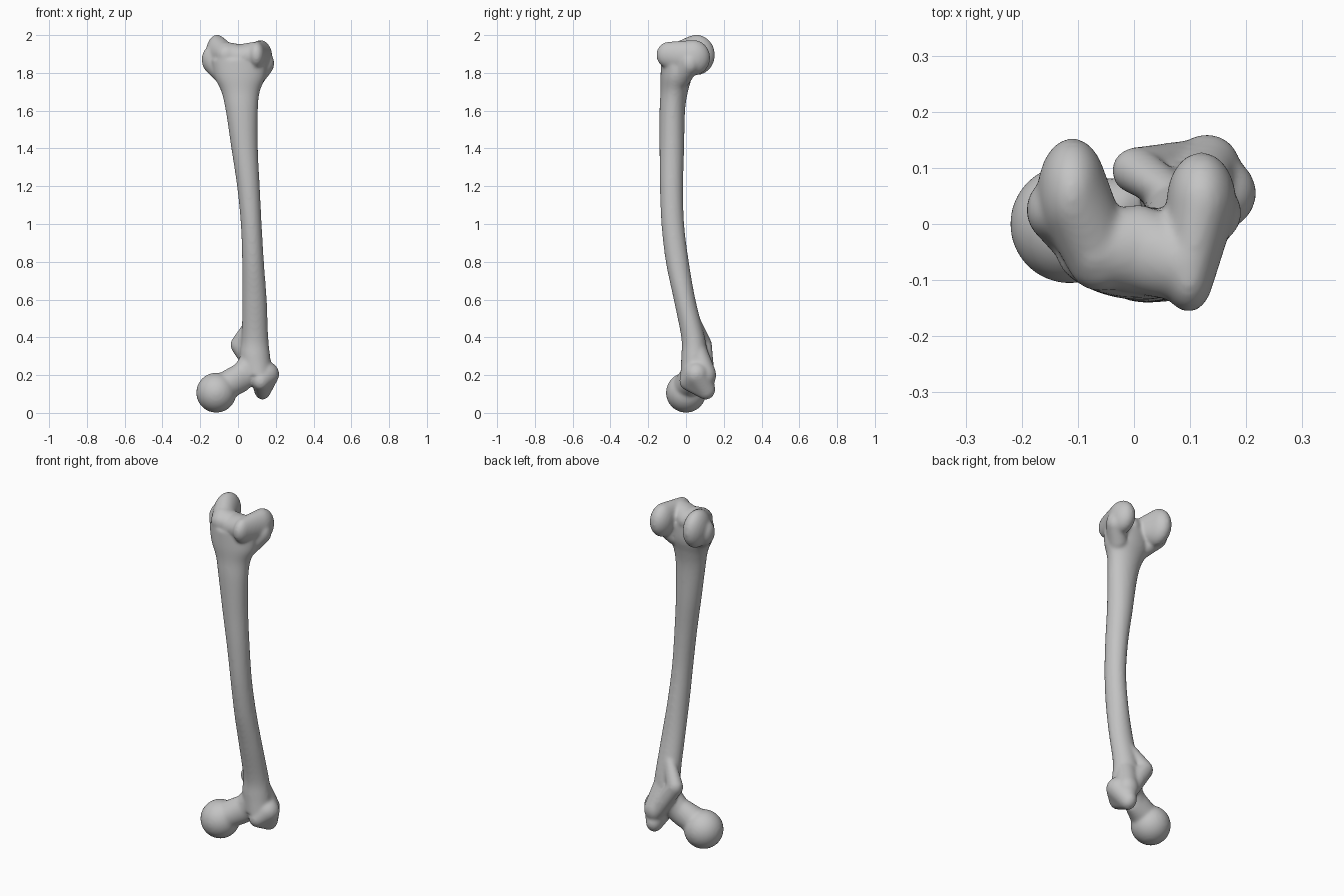
import bpy, bmesh, math
from mathutils import Vector

cube = bpy.data.objects.get("Cube")
if cube:
    bpy.data.objects.remove(cube, do_unlink=True)

bone = bmesh.new()

# Unit directions shared by every rounded mass
ball = bmesh.new()
bmesh.ops.create_icosphere(ball, subdivisions=4, radius=1)
directions = [v.co.copy() for v in ball.verts]
ball.free()


def add_mass(*blobs):
    """Convex skin around ellipsoids, each given as (centre, radii)."""
    part = bmesh.new()
    for centre, radii in blobs:
        for d in directions:
            part.verts.new(Vector(centre) + Vector(a * r for a, r in zip(d, radii)))
    bmesh.ops.convex_hull(part, input=part.verts[:])
    loose = [v for v in part.verts if not v.link_faces]
    bmesh.ops.delete(part, geom=loose, context='VERTS')
    bmesh.ops.recalc_face_normals(part, faces=part.faces[:])
    mesh = bpy.data.meshes.new("mass")
    part.to_mesh(mesh)
    part.free()
    bone.from_mesh(mesh)
    bpy.data.meshes.remove(mesh)


def add_chain(*blobs):
    for a, b in zip(blobs, blobs[1:]):
        add_mass(a, b)


def blend(p, t):
    """Smooth interpolation between the middle two of four rows."""
    return [0.5 * (2 * b + (c - a) * t + (2 * a - 5 * b + 4 * c - d) * t * t
                   + (3 * b - a - 3 * c + d) * t ** 3) for a, b, c, d in zip(*p)]


def add_shaft(rows, sides=40, steps=5):
    """Loft of oval rings, each row (z, left, right, front, back)."""
    padded = [rows[0]] + rows + [rows[-1]]
    fine = [blend(padded[i:i + 4], s / steps)
            for i in range(len(rows) - 1) for s in range(steps)] + [rows[-1]]
    rings = []
    for z, x0, x1, y0, y1 in fine:
        ring = []
        for k in range(sides):
            a = math.tau * k / sides
            ring.append(bone.verts.new(((x0 + x1) / 2 + (x1 - x0) / 2 * math.cos(a),
                                        (y0 + y1) / 2 + (y1 - y0) / 2 * math.sin(a), z)))
        rings.append(ring)
    for low, high in zip(rings, rings[1:]):
        for k in range(sides):
            n = (k + 1) % sides
            bone.faces.new((low[k], low[n], high[n], high[k]))
    bone.faces.new(rings[0][::-1])
    bone.faces.new(rings[-1])


# Bowed shaft
add_shaft([
    (0.20, 0.03, 0.18, -0.03, 0.12),
    (0.30, 0.01, 0.17, -0.025, 0.115),
    (0.40, 0.02, 0.16, -0.025, 0.10),
    (0.60, 0.022, 0.152, -0.065, 0.05),
    (0.80, 0.022, 0.137, -0.107, 0.015),
    (1.00, 0.015, 0.125, -0.13, -0.01),
    (1.20, -0.005, 0.115, -0.138, -0.015),
    (1.40, -0.035, 0.105, -0.14, -0.01),
    (1.60, -0.065, 0.105, -0.14, -0.005),
    (1.70, -0.088, 0.115, -0.135, 0.01),
    (1.78, -0.125, 0.145, -0.135, 0.03),
    (1.87, -0.14, 0.15, -0.13, 0.03),
])

# Ball head and neck
add_mass(((-0.115, 0, 0.107), (0.106, 0.106, 0.106)))
add_chain(((-0.07, 0.005, 0.14), (0.075, 0.075, 0.075)),
          ((0.02, 0.03, 0.19), (0.06, 0.055, 0.08)),
          ((0.08, 0.045, 0.26), (0.07, 0.06, 0.09)))

# Large outer knob
add_mass(((0.14, 0.055, 0.205), (0.078, 0.07, 0.07)),
         ((0.13, 0.105, 0.125), (0.045, 0.05, 0.055)),
         ((0.12, 0.005, 0.17), (0.045, 0.04, 0.05)))
add_mass(((0.13, 0.10, 0.20), (0.06, 0.06, 0.07)),
         ((0.10, 0.06, 0.33), (0.06, 0.05, 0.06)))

# Small inner knob and the crest joining it
add_chain(((0.10, 0.105, 0.21), (0.04, 0.045, 0.05)),
          ((0.005, 0.095, 0.36), (0.045, 0.042, 0.05)),
          ((0.075, 0.05, 0.47), (0.035, 0.03, 0.05)))

# Inner knuckle with its side bulge
add_mass(((-0.11, 0.055, 1.895), (0.062, 0.098, 0.107)),
         ((-0.06, -0.06, 1.895), (0.06, 0.06, 0.06)))
add_mass(((-0.145, 0.025, 1.87), (0.047, 0.055, 0.07)),
         ((-0.08, -0.04, 1.80), (0.05, 0.06, 0.06)))

# Outer knuckle with its side bulge
add_mass(((0.12, 0.04, 1.88), (0.062, 0.088, 0.094)),
         ((0.097, -0.09, 1.895), (0.045, 0.067, 0.07)))
add_mass(((0.145, 0.02, 1.85), (0.047, 0.05, 0.06)),
         ((0.09, -0.03, 1.78), (0.05, 0.06, 0.06)))

# Grooved bridge between the knuckles
add_chain(((-0.07, -0.045, 1.895), (0.05, 0.065, 0.07)),
          ((0.01, -0.045, 1.885), (0.05, 0.08, 0.066)),
          ((0.09, -0.07, 1.895), (0.05, 0.07, 0.07)))

# One fused, softened bone
mesh = bpy.data.meshes.new("thigh_bone")
bone.to_mesh(mesh)
bone.free()
thigh_bone = bpy.data.objects.new("thigh_bone", mesh)
bpy.context.collection.objects.link(thigh_bone)

grey = bpy.data.materials.new("bone_grey")
grey.use_nodes = True
colour = (0.55, 0.55, 0.55, 1)
grey.diffuse_color = colour
grey.node_tree.nodes["Principled BSDF"].inputs["Base Color"].default_value = colour
mesh.materials.append(grey)

fuse = thigh_bone.modifiers.new("fuse", 'REMESH')
fuse.mode = 'VOXEL'
fuse.voxel_size = 0.008
fuse.use_smooth_shade = True
soften = thigh_bone.modifiers.new("soften", 'SMOOTH')
soften.factor = 0.5
soften.iterations = 10
